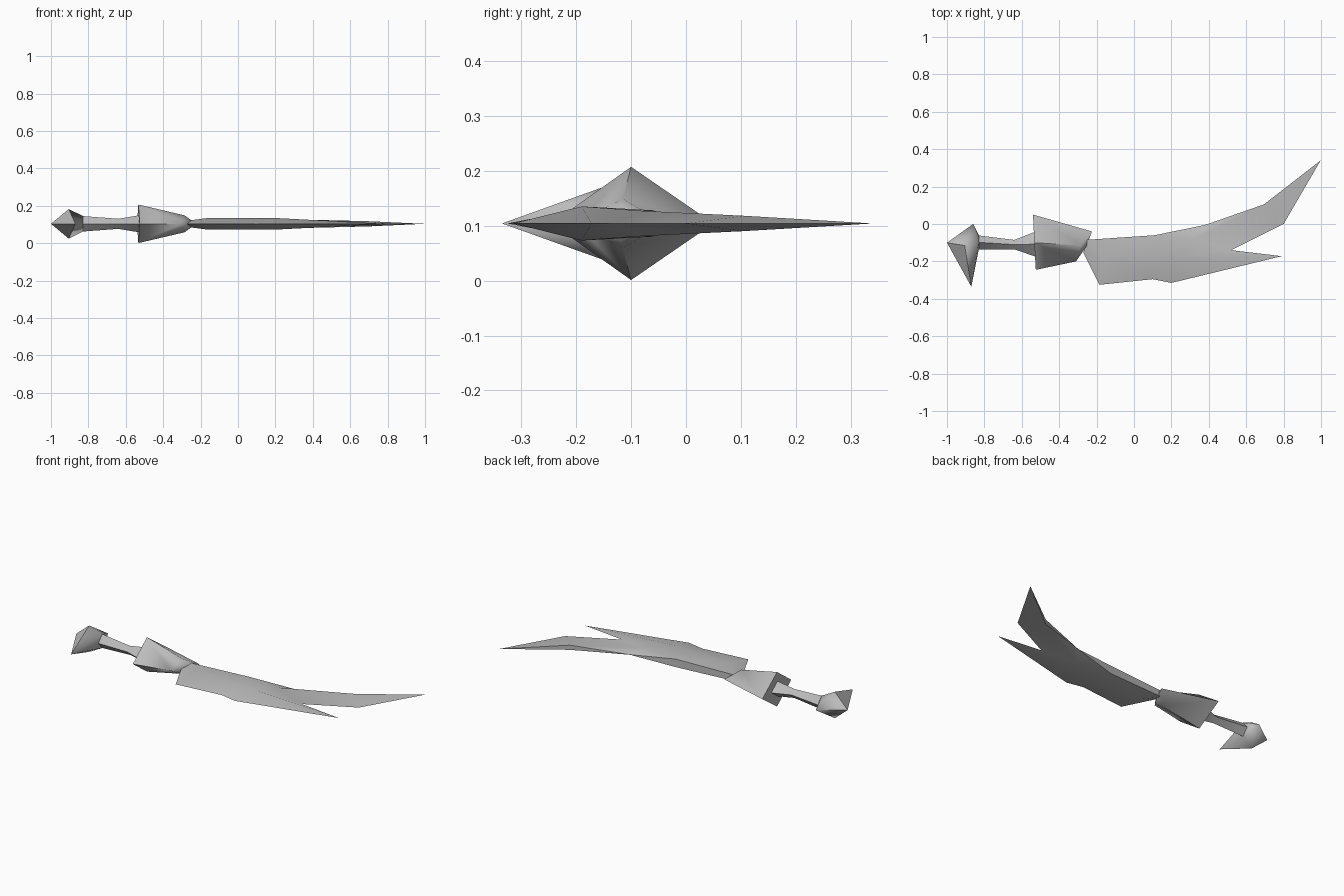
import bpy, bmesh, math

if "Cube" in bpy.data.objects:
    bpy.data.objects.remove(bpy.data.objects["Cube"])

MID = 0.104  # height of the flat symmetry plane

steel = bpy.data.materials.new("grey steel")
steel.diffuse_color = (0.5, 0.5, 0.5, 1)
steel.use_nodes = True
steel.node_tree.nodes["Principled BSDF"].inputs["Base Color"].default_value = steel.diffuse_color


def mirrored(name, points, faces):
    """Build the upper half from named points and mirror it downward."""
    bm = bmesh.new()
    for s in (1, -1):
        v = {k: bm.verts.new((x, y, s * z)) for k, (x, y, z) in points.items()}
        for f in faces:
            bm.faces.new([v[k] for k in f.split()])
    bmesh.ops.remove_doubles(bm, verts=bm.verts, dist=0.0005)
    bmesh.ops.recalc_face_normals(bm, faces=bm.faces)
    me = bpy.data.meshes.new(name)
    bm.to_mesh(me)
    bm.free()
    me.materials.append(steel)
    ob = bpy.data.objects.new(name, me)
    ob.location.z = MID
    bpy.context.collection.objects.link(ob)
    bpy.ops.object.select_all(action='DESELECT')
    ob.select_set(True)
    bpy.context.view_layer.objects.active = ob
    bpy.ops.object.shade_smooth_by_angle(angle=math.radians(50))
    return ob


# Forked blade: thick spine at the back, sharp edge at the front
mirrored("blade", {
    "a": (-.26, -.085, .018), "am": (-.26, -.085, 0),
    "b": (.11, -.06, .024), "bm": (.11, -.06, 0),
    "c": (.38, -.005, 0), "r": (.325, -.08, .023),
    "d": (.695, .105, .014), "dm": (.695, .105, 0),
    "tip": (.998, .34, 0), "e": (.80, 0, 0), "notch": (.52, -.14, 0),
    "f": (.79, -.172, 0), "g": (.2, -.315, 0), "h": (.1, -.295, 0),
    "i": (-.185, -.325, 0), "j": (-.27, -.155, 0),
    "k1": (-.17, -.17, .03), "k2": (.2, -.19, .031),
}, ["a k1 b", "b k1 k2", "b k2 r", "a j k1", "j i k1", "i h k1", "h k2 k1",
    "h g k2", "g f k2", "f notch k2", "notch r k2", "notch e r", "e d r",
    "e tip d", "b r c", "c r d", "am bm b a", "bm c b", "c dm d",
    "dm tip d", "am a j"])

# Flared guard: diamond section tapering toward the blade
mirrored("guard", {
    "back": (-.54, .05, 0), "top": (-.533, -.1, .103), "front": (-.525, -.245, 0),
    "core": (-.53, -.1, 0),
    "back2": (-.225, -.04, 0), "top2": (-.285, -.115, .045),
    "front2": (-.31, -.2, 0), "end": (-.255, -.12, .02), "endm": (-.255, -.12, 0),
}, ["back top top2 back2", "top front front2 top2", "back core top",
    "core front top", "back2 top2 end", "top2 front2 end",
    "back2 end endm", "front2 endm end"])

# Waisted grip from x, back y, front y and half height
grip_rings = [(-.84, -.06, -.135, .042), (-.64, -.085, -.135, .027),
              (-.525, -.04, -.175, .046)]
pts, faces = {}, []
for n, (x, yb, yf, h) in enumerate(grip_rings):
    pts[f"b{n}"], pts[f"f{n}"] = (x, yb, 0), (x, yf, 0)
    pts[f"t{n}"] = (x, (yb + yf) / 2, h)
    if n:
        faces += [f"b{n-1} t{n-1} t{n} b{n}", f"t{n-1} f{n-1} f{n} t{n}"]
mirrored("grip", pts, faces)

# Beaked pommel with a hooked front spike
mirrored("pommel", {
    "end": (-1, -.1, 0), "top": (-.905, -.115, .079), "back": (-.86, 0, 0),
    "spike": (-.87, -.335, 0), "nb": (-.83, -.06, 0),
    "nt": (-.83, -.0975, .042), "nf": (-.83, -.135, 0),
}, ["end top back", "end spike top", "back top nt", "back nt nb",
    "top spike nt", "spike nf nt", "nb nt nf"])
